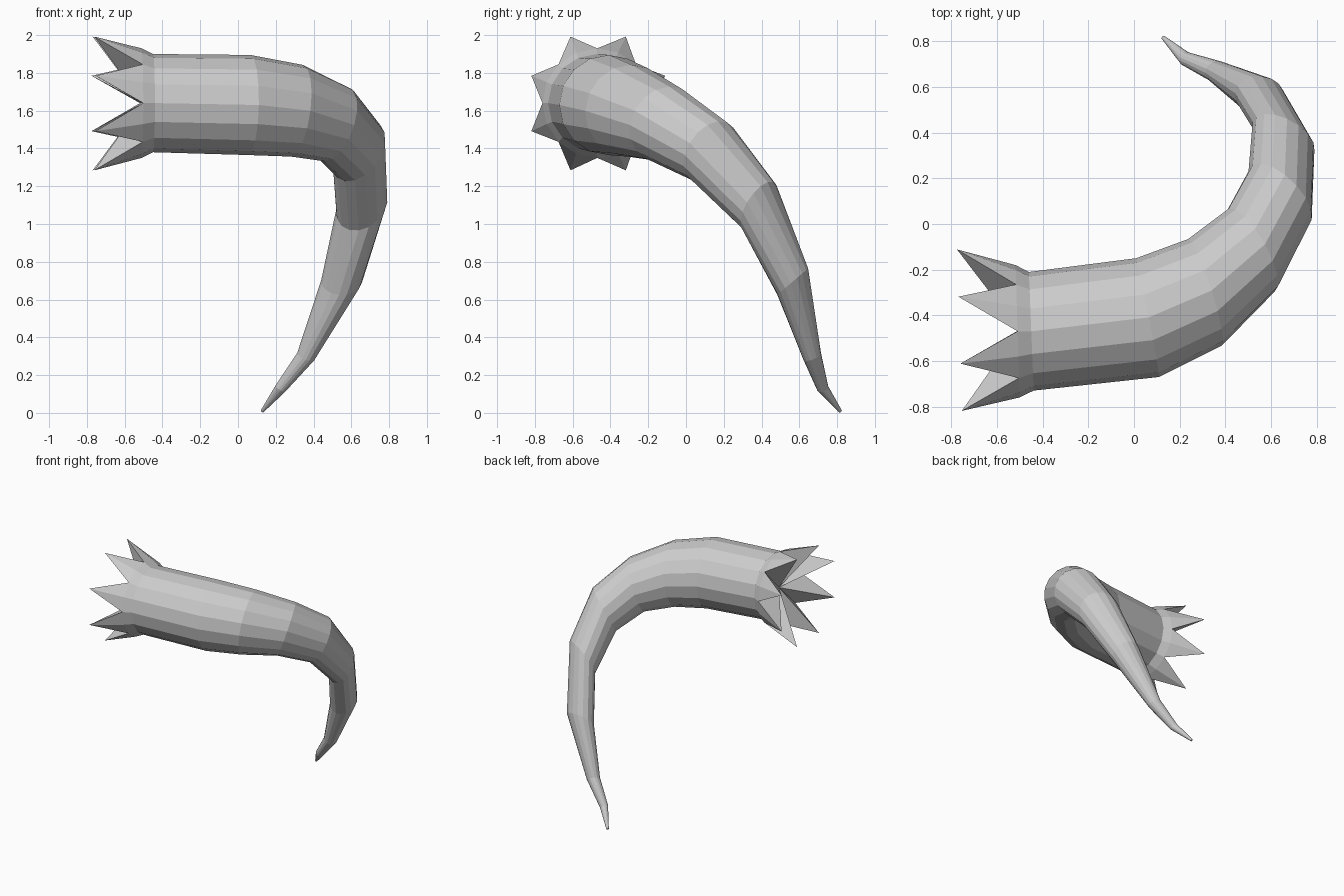
import bpy, bmesh, math
from mathutils import Vector

if "Cube" in bpy.data.objects:
    bpy.data.objects.remove(bpy.data.objects["Cube"])

SIDES = 16

# centre, ring facing direction, radius, from the wide end to the tip
rings = [
    ((-0.51, -0.47, 1.64), (1, 0.03, 0), 0.29),
    ((-0.45, -0.47, 1.64), (1, 0.04, 0), 0.26),
    ((0.06, -0.41, 1.63), (0.98, 0.19, -0.02), 0.265),
    ((0.31, -0.30, 1.60), (0.95, 0.30, -0.13), 0.245),
    ((0.515, -0.115, 1.53), (0.83, 0.47, -0.31), 0.208),
    ((0.64, 0.125, 1.385), (0.62, 0.62, -0.45), 0.18),
    ((0.655, 0.385, 1.095), (0.42, 0.76, -0.50), 0.15),
    ((0.548, 0.565, 0.695), (0.0, 0.65, -0.76), 0.108),
    ((0.36, 0.668, 0.30), (-0.35, 0.35, -0.85), 0.05),
    ((0.225, 0.724, 0.13), (-0.55, 0.30, -0.75), 0.031),
    ((0.128, 0.817, 0.009), (-0.55, 0.50, -0.65), 0.009),
]

bm = bmesh.new()
up = Vector((0, 0, 1))


def ring_points(centre, normal, up, radius, count, phase=0.0):
    """Points of a circle facing along normal."""
    side = up.cross(normal)
    for k in range(count):
        a = math.tau * k / count + phase
        yield Vector(centre) + radius * (side * math.cos(a) + up * math.sin(a))


# Curved tapering body: loft the rings, carrying the up direction along
loops = []
for centre, facing, radius in rings:
    n = Vector(facing).normalized()
    up = (up - n * up.dot(n)).normalized()
    loops.append([bm.verts.new(p) for p in ring_points(centre, n, up, radius, SIDES)])
for a, b in zip(loops, loops[1:]):
    for k in range(SIDES):
        j = (k + 1) % SIDES
        bm.faces.new((a[k], a[j], b[j], b[k]))
bm.faces.new(loops[-1])

# Crown of eight spikes, their inner faces meeting at the centre of the opening
base = loops[0]
hub = bm.verts.new((-0.505, -0.465, 1.64))
n = Vector((1, 0.03, 0)).normalized()
tips = ring_points((-0.765, -0.465, 1.638), n, Vector((0, 0, 1)), 0.383,
                   SIDES // 2, math.tau / SIDES)
for i, p in enumerate(tips):
    tip = bm.verts.new(p)
    left, mid, right = (base[(2 * i + d) % SIDES] for d in range(3))
    bm.faces.new((left, tip, mid))
    bm.faces.new((mid, tip, right))
    bm.faces.new((left, hub, tip))
    bm.faces.new((tip, hub, right))

bmesh.ops.recalc_face_normals(bm, faces=bm.faces)
mesh = bpy.data.meshes.new("spiked_horn")
bm.to_mesh(mesh)
bm.free()
bpy.context.collection.objects.link(bpy.data.objects.new("spiked_horn", mesh))
